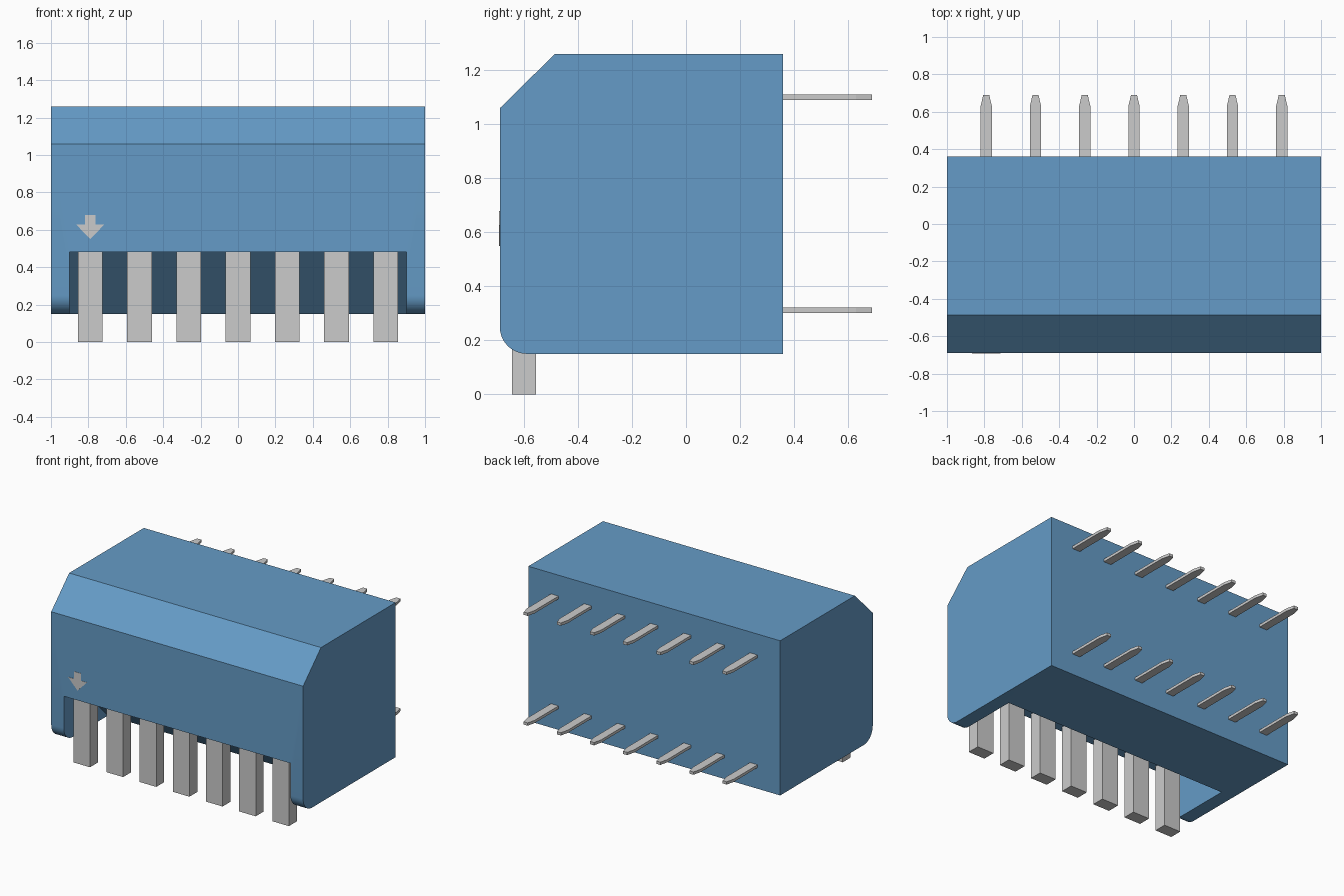
import bpy, bmesh, math

if "Cube" in bpy.data.objects:
    bpy.data.objects.remove(bpy.data.objects["Cube"])

PIN_X = [-0.79 + i * 0.79 / 3 for i in range(7)]


def prism(name, points, start, end, place):
    """Extrude a 2D outline from start to end; place maps (a, b, depth) to xyz."""
    bm = bmesh.new()
    face = bm.faces.new([bm.verts.new(place(a, b, start)) for a, b in points])
    ext = bmesh.ops.extrude_face_region(bm, geom=[face], use_keep_orig=True)
    for v in ext["geom"]:
        if isinstance(v, bmesh.types.BMVert):
            i = min(range(len(points)), key=lambda k: (v.co - place_vec(place(*points[k], start))).length)
            v.co = place(*points[i], end)
    bmesh.ops.recalc_face_normals(bm, faces=bm.faces)
    mesh = bpy.data.meshes.new(name)
    bm.to_mesh(mesh)
    bm.free()
    obj = bpy.data.objects.new(name, mesh)
    bpy.context.collection.objects.link(obj)
    return obj


def place_vec(p):
    from mathutils import Vector
    return Vector(p)


def along_x(y, z, d):
    return (d, y, z)


def along_y(x, z, d):
    return (x, d, z)


def along_z(x, y, d):
    return (x, y, d)


# Housing: side profile with top chamfer and rounded lower front edge
arc = [(-0.59 - 0.1 * math.sin(t), 0.25 - 0.1 * math.cos(t))
       for t in [math.pi / 2 * i / 10 for i in range(11)]]
profile = arc + [(-0.69, 1.06), (-0.487, 1.26), (0.36, 1.26), (0.36, 0.15)]
housing = prism("housing", profile, -1, 1, along_x)
blue = bpy.data.materials.new("blue_plastic")
blue.diffuse_color = (0.13, 0.33, 0.57, 1)
blue.use_nodes = True
blue.node_tree.nodes["Principled BSDF"].inputs["Base Color"].default_value = blue.diffuse_color
housing.data.materials.append(blue)

# Front recess: flat ceiling with a sloped back wall
recess = [(-0.8, 0.48), (-0.52, 0.48), (-0.19, 0.15), (-0.14, 0.10), (-0.8, 0.10)]
cutter = prism("recess_cutter", recess, -0.9, 0.9, along_x)
cutter.hide_render = True
cut = housing.modifiers.new("recess", "BOOLEAN")
cut.operation = "DIFFERENCE"
cut.solver = "EXACT"
cut.object = cutter
bpy.context.view_layer.objects.active = housing
housing.select_set(True)
bpy.ops.object.modifier_apply(modifier=cut.name)
bpy.data.objects.remove(cutter)
bpy.ops.object.shade_smooth_by_angle(angle=math.radians(25))

# Square contact pins hanging from the recess
for i, x in enumerate(PIN_X):
    square = [(x - 0.066, -0.645), (x + 0.066, -0.645), (x + 0.066, -0.555), (x - 0.066, -0.555)]
    prism(f"contact_pin_{i + 1}", square, 0, 0.48, along_z)

# Two rows of flat solder tails with tapered tips at the back
for row, z in (("lower", 0.312), ("upper", 1.10)):
    for i, x in enumerate(PIN_X):
        half = [(0.03, 0.36), (0.03, 0.63), (0.016, 0.69)]
        blade = [(x + a, y) for a, y in half] + [(x - a, y) for a, y in reversed(half)]
        prism(f"{row}_solder_tail_{i + 1}", blade, z - 0.01, z + 0.01, along_z)

# Arrow marking the first pin
half = [(0, 0.55), (0.075, 0.628), (0.028, 0.628), (0.028, 0.68)]
arrow = [(PIN_X[0] + a, z) for a, z in half] + [(PIN_X[0] - a, z) for a, z in reversed(half[1:])]
prism("first_pin_arrow", arrow, -0.692, -0.688, along_y)
